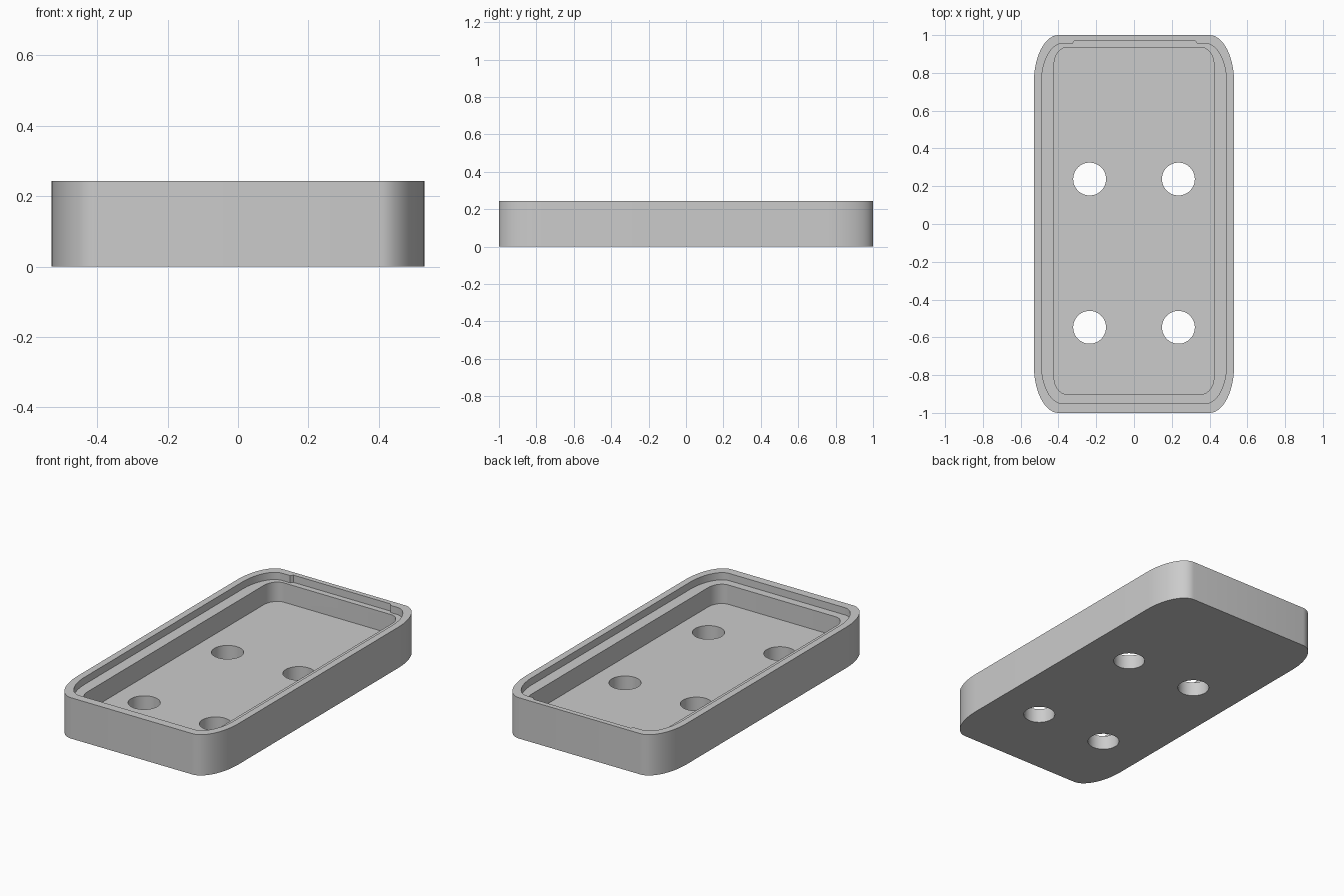
import bpy, bmesh, math

cube = bpy.data.objects.get("Cube")
if cube:
    bpy.data.objects.remove(cube, do_unlink=True)

HEIGHT, LEDGE_Z, FLOOR_Z = 0.243, 0.2, 0.085

grey = bpy.data.materials.new("plain_grey")
grey.use_nodes = True
colour = (0.6, 0.6, 0.6, 1)
grey.diffuse_color = colour
grey.node_tree.nodes["Principled BSDF"].inputs["Base Color"].default_value = colour


def rounded_outline(half_x, y_front, y_back, rx, ry, steps=14):
    """Rectangle with elliptical corners, counter-clockwise from the right back."""
    points = []
    for quarter in range(4):
        sx = 1 if quarter in (0, 3) else -1
        cx = sx * (half_x - rx)
        cy = y_back - ry if quarter < 2 else y_front + ry
        for i in range(steps + 1):
            a = math.pi / 2 * (quarter + i / steps)
            points.append((cx + rx * math.cos(a), cy + ry * math.sin(a)))
    return points


def prism(name, outline, z0, z1):
    """Extrude an outline between two heights."""
    bm = bmesh.new()
    base = bm.faces.new([bm.verts.new((x, y, z0)) for x, y in outline])
    top = bmesh.ops.extrude_face_region(bm, geom=[base])["geom"]
    verts = [v for v in top if isinstance(v, bmesh.types.BMVert)]
    bmesh.ops.translate(bm, verts=verts, vec=(0, 0, z1 - z0))
    bmesh.ops.recalc_face_normals(bm, faces=bm.faces)
    mesh = bpy.data.meshes.new(name)
    bm.to_mesh(mesh)
    bm.free()
    mesh.materials.append(grey)
    obj = bpy.data.objects.new(name, mesh)
    bpy.context.collection.objects.link(obj)
    return obj


def cut(target, cutter):
    """Subtract the cutter, apply the result and discard the cutter."""
    cutter.hide_render = True
    mod = target.modifiers.new("cut", "BOOLEAN")
    mod.operation, mod.solver, mod.object = "DIFFERENCE", "EXACT", cutter
    bpy.context.view_layer.objects.active = target
    bpy.ops.object.modifier_apply(modifier=mod.name)
    bpy.data.objects.remove(cutter, do_unlink=True)


# Outer shell
tray = prism("tray", rounded_outline(0.53, -1, 1, 0.13, 0.25), 0, HEIGHT)

# Lid recess, with a shallow notch along the back wall
recess = rounded_outline(0.49, -0.95, 0.955, 0.11, 0.21)
notch = [(0.335, 0.955), (0.325, 0.97), (-0.315, 0.97), (-0.325, 0.955)]
recess[15:15] = notch
cut(tray, prism("recess_cutter", recess, LEDGE_Z, HEIGHT + 0.1))

# Deep inner pocket
pocket = rounded_outline(0.423, -0.902, 0.935, 0.07, 0.09)
cut(tray, prism("pocket_cutter", pocket, FLOOR_Z, HEIGHT + 0.1))

# Four round holes through the floor
for x in (-0.235, 0.235):
    for y in (-0.547, 0.238):
        circle = [(x + 0.087 * math.cos(a), y + 0.087 * math.sin(a))
                  for a in (math.tau * i / 48 for i in range(48))]
        cut(tray, prism("hole_cutter", circle, -0.1, FLOOR_Z + 0.05))

# Smooth curved walls, crisp rims
bpy.ops.object.select_all(action="DESELECT")
tray.select_set(True)
bpy.context.view_layer.objects.active = tray
bpy.ops.object.shade_smooth_by_angle(angle=math.radians(30))
